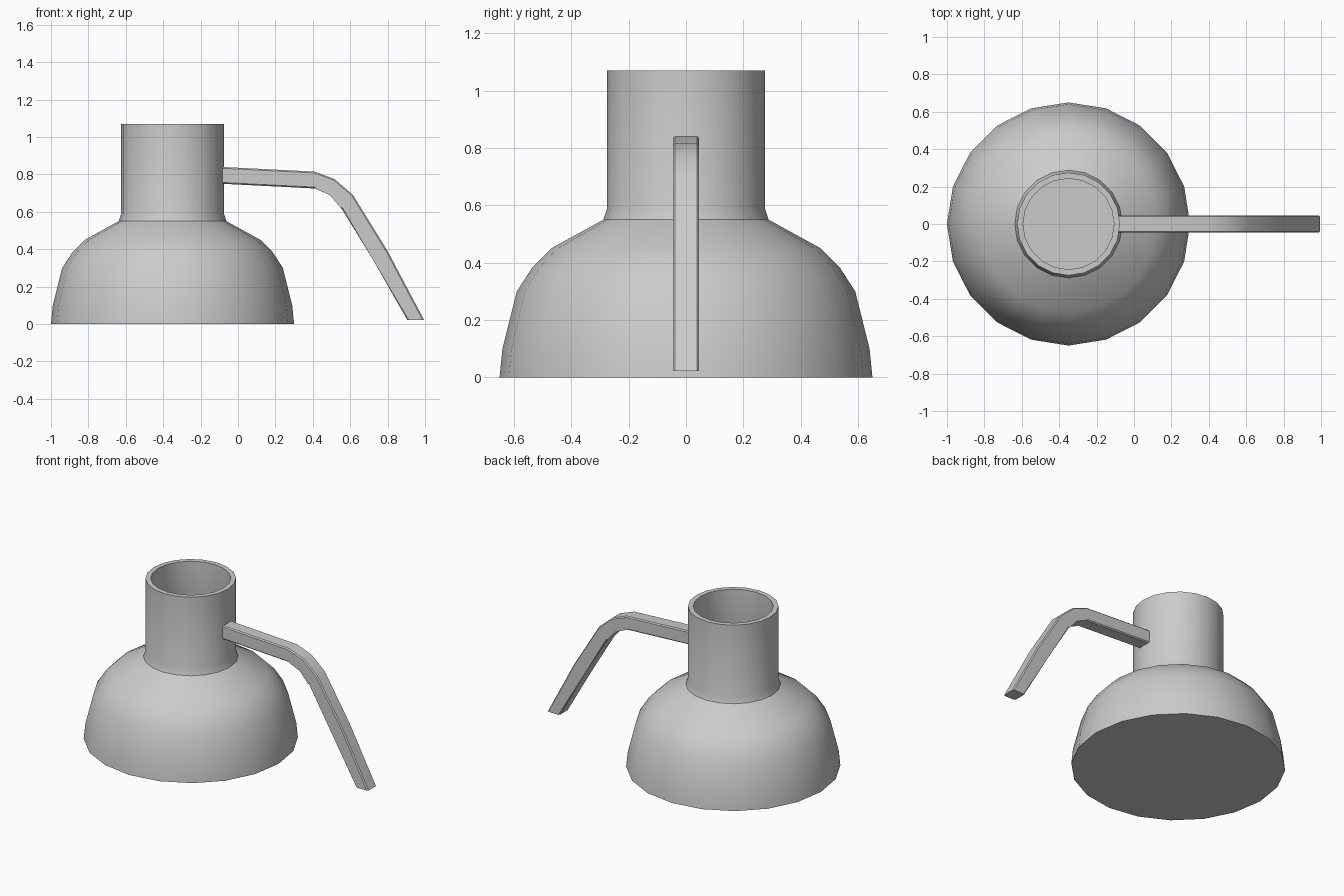
import bpy, bmesh
from math import cos, sin, pi, radians

if "Cube" in bpy.data.objects:
    bpy.data.objects.remove(bpy.data.objects["Cube"])

SIDES = 20
CX = -0.35  # vessel axis


def finish(name, bm):
    bmesh.ops.recalc_face_normals(bm, faces=bm.faces)
    mesh = bpy.data.meshes.new(name)
    bm.to_mesh(mesh)
    bm.free()
    obj = bpy.data.objects.new(name, mesh)
    bpy.context.collection.objects.link(obj)
    bpy.ops.object.select_all(action='DESELECT')
    obj.select_set(True)
    bpy.context.view_layer.objects.active = obj
    bpy.ops.object.shade_smooth_by_angle(angle=radians(32))
    return obj


def lathe(name, profile):
    """Revolve (radius, z) points around the vessel axis, capping both ends."""
    bm = bmesh.new()
    rings = [[bm.verts.new((CX + r * cos(2 * pi * i / SIDES),
                            r * sin(2 * pi * i / SIDES), z))
              for i in range(SIDES)] for r, z in profile]
    for a, b in zip(rings, rings[1:]):
        for i in range(SIDES):
            j = (i + 1) % SIDES
            bm.faces.new((a[i], a[j], b[j], b[i]))
    bm.faces.new(rings[0][::-1])
    bm.faces.new(rings[-1])
    return finish(name, bm)


# Hollow vessel: outer wall up to the rim, then the inner wall down to the floor
outer = [(0.65, 0), (0.64, 0.10), (0.59, 0.30), (0.535, 0.385), (0.47, 0.45),
         (0.288, 0.55), (0.275, 0.59), (0.275, 1.07)]
inner = [(0.243, 1.07), (0.243, 0.575), (0.265, 0.53), (0.452, 0.422),
         (0.51, 0.365), (0.56, 0.285), (0.608, 0.10), (0.615, 0.032)]
lathe("vessel", outer + inner)

# Bent handle: side outline given as (x, z) top and bottom edges
top = [(-0.083, 0.84), (0.41, 0.815), (0.517, 0.775), (0.615, 0.69),
       (0.80, 0.39), (0.995, 0.022)]
bottom = [(-0.083, 0.75), (0.41, 0.725), (0.49, 0.69), (0.555, 0.615),
          (0.715, 0.355), (0.905, 0.022)]
HALF = 0.046
bm = bmesh.new()
sections = [[bm.verts.new((x, y, z)) for (x, z), y in
             ((t, -HALF), (t, HALF), (b, HALF), (b, -HALF))]
            for t, b in zip(top, bottom)]
rails = []
for a, b in zip(sections, sections[1:]):
    for i in range(4):
        j = (i + 1) % 4
        bm.faces.new((a[i], a[j], b[j], b[i]))
        rails.append(bm.edges.get((a[i], b[i])) )
bm.faces.new(sections[0])
bm.faces.new(sections[-1][::-1])
rails = [e for e in bm.edges if abs(e.verts[0].co.y - e.verts[1].co.y) < 1e-6
         and abs(e.verts[0].co.x - e.verts[1].co.x) > 0.09
         and not any(set(e.verts) <= set(s) for s in sections)]
bmesh.ops.bevel(bm, geom=rails, offset=0.007, segments=1, affect='EDGES')
finish("handle", bm)
